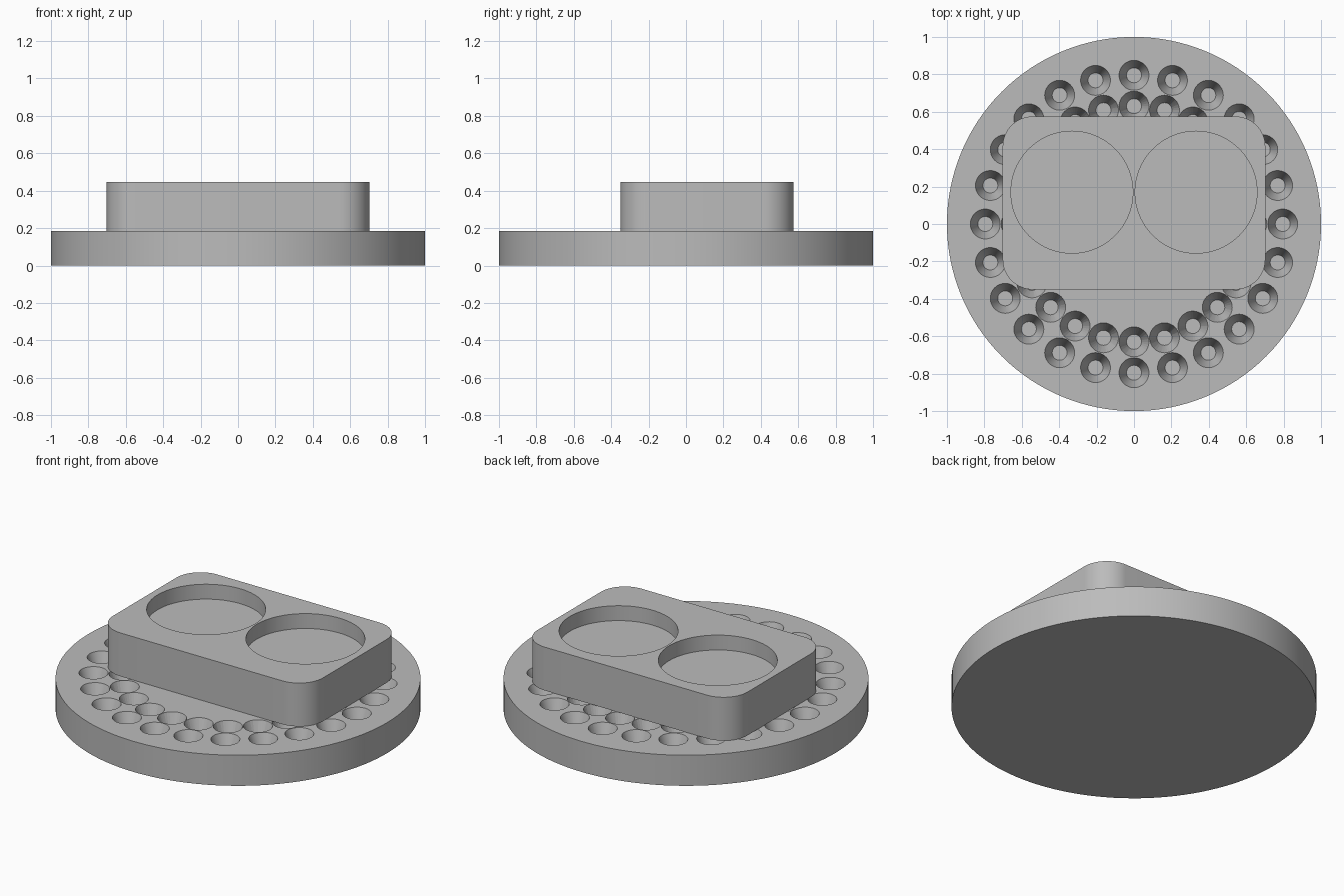
import bpy, bmesh, math
from mathutils import Matrix

if "Cube" in bpy.data.objects:
    bpy.data.objects.remove(bpy.data.objects["Cube"], do_unlink=True)

grey = bpy.data.materials.new("light_grey")
grey.use_nodes = True
COLOUR = (0.5, 0.5, 0.5, 1)
grey.diffuse_color = COLOUR
grey.node_tree.nodes["Principled BSDF"].inputs["Base Color"].default_value = COLOUR


def add_frustum(bm, x, y, z0, z1, r0, r1, sides):
    bmesh.ops.create_cone(bm, cap_ends=True, segments=sides, radius1=r0, radius2=r1,
                          depth=z1 - z0, matrix=Matrix.Translation((x, y, (z0 + z1) / 2)))


def make_object(name, bm):
    mesh = bpy.data.meshes.new(name)
    bm.to_mesh(mesh)
    bm.free()
    mesh.materials.append(grey)
    obj = bpy.data.objects.new(name, mesh)
    bpy.context.collection.objects.link(obj)
    return obj


def cut_and_smooth(obj, cutter):
    mod = obj.modifiers.new("cut", 'BOOLEAN')
    mod.operation = 'DIFFERENCE'
    mod.solver = 'EXACT'
    mod.object = cutter
    bpy.ops.object.select_all(action='DESELECT')
    bpy.context.view_layer.objects.active = obj
    obj.select_set(True)
    bpy.ops.object.modifier_apply(modifier=mod.name)
    bpy.data.objects.remove(cutter, do_unlink=True)
    bpy.ops.object.shade_smooth_by_angle(angle=math.radians(30))


BASE_TOP, BLOCK_TOP = 0.185, 0.447

# Round base with two rings of tapered holes
bm = bmesh.new()
add_frustum(bm, 0, 0, 0, BASE_TOP, 1, 1, 128)
base = make_object("round_base", bm)

DEPTH, RIM, FLOOR, LIP = 0.12, 0.08, 0.04, 0.02
lip_radius = RIM + (RIM - FLOOR) * LIP / DEPTH
for ring in (0.795, 0.63):
    bm = bmesh.new()
    for i in range(24):
        a = math.tau * i / 24
        add_frustum(bm, ring * math.cos(a), ring * math.sin(a),
                    BASE_TOP - DEPTH, BASE_TOP + LIP, FLOOR, lip_radius, 32)
    cut_and_smooth(base, make_object("hole_cutter", bm))

# Rounded block with two round pockets
X, Y0, Y1, R = 0.702, -0.35, 0.575, 0.16
bm = bmesh.new()
outline = []
corners = ((X - R, Y1 - R), (R - X, Y1 - R), (R - X, Y0 + R), (X - R, Y0 + R))
for quarter, (cx, cy) in enumerate(corners):
    for i in range(17):
        a = math.pi / 2 * (quarter + i / 16)
        outline.append(bm.verts.new((cx + R * math.cos(a), cy + R * math.sin(a), BASE_TOP)))
bottom = bm.faces.new(outline)
top = bmesh.ops.extrude_face_region(bm, geom=[bottom], use_keep_orig=True)["geom"]
bmesh.ops.translate(bm, vec=(0, 0, BLOCK_TOP - BASE_TOP),
                    verts=[v for v in top if isinstance(v, bmesh.types.BMVert)])
bmesh.ops.recalc_face_normals(bm, faces=bm.faces)
block = make_object("pocket_block", bm)

bm = bmesh.new()
for side in (-1, 1):
    add_frustum(bm, side * 0.332, 0.17, BLOCK_TOP - 0.09, BLOCK_TOP + 0.1, 0.326, 0.326, 96)
cut_and_smooth(block, make_object("pocket_cutter", bm))
